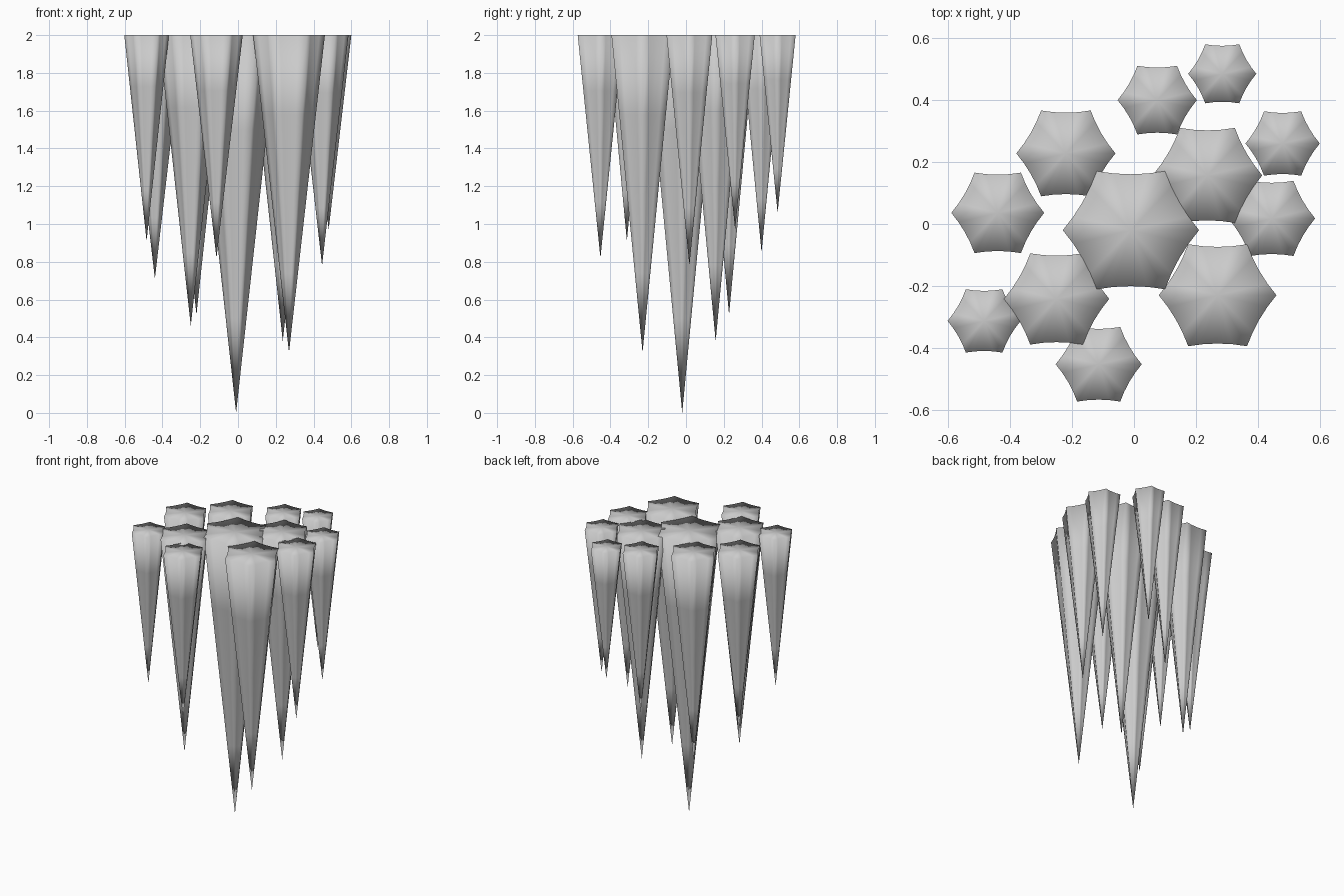
import bpy, bmesh, math
from mathutils import Vector

if "Cube" in bpy.data.objects:
    bpy.data.objects.remove(bpy.data.objects["Cube"])

TOP = 2.0
STEPS = 4        # points along each fluted side
DIP = 0.045      # how far each side bows inwards, relative to the radius

# x, y, top radius, tip height
SPIKES = [
    (-0.01, -0.02, 0.22, 0.00), (0.27, -0.23, 0.19, 0.32),
    (0.237, 0.157, 0.177, 0.38), (-0.25, -0.242, 0.17, 0.46),
    (-0.22, 0.228, 0.16, 0.52), (-0.44, 0.036, 0.15, 0.71),
    (0.445, 0.018, 0.14, 0.78), (-0.114, -0.453, 0.139, 0.82),
    (0.075, 0.40, 0.128, 0.85), (-0.484, -0.313, 0.118, 0.91),
    (0.48, 0.26, 0.12, 0.97), (0.285, 0.485, 0.11, 1.06),
]


def fluted_hexagon():
    """Unit six-sided outline with inward-curving sides."""
    pts = []
    for i in range(6):
        a, b = (Vector((math.cos(k * math.pi / 3), math.sin(k * math.pi / 3)))
                for k in (i, i + 1))
        inward = -(a + b).normalized()
        for s in range(STEPS):
            t = s / STEPS
            pts.append(a.lerp(b, t) + inward * DIP * 4 * t * (1 - t))
    return pts


def spike(name, x, y, radius, tip_z):
    bm = bmesh.new()
    outline = fluted_hexagon()
    n = len(outline)
    # straight taper from the flat top to the tip
    rings = []
    for f in (1.0, 0.75, 0.5, 0.25):
        z = tip_z + (TOP - tip_z) * f
        rings.append([bm.verts.new((p.x * radius * f, p.y * radius * f, z)) for p in outline])
    centre = bm.verts.new((0, 0, TOP))
    tip = bm.verts.new((0, 0, tip_z))
    for i in range(n):
        j = (i + 1) % n
        bm.faces.new((centre, rings[0][i], rings[0][j]))
        for up, low in zip(rings, rings[1:]):
            bm.faces.new((up[j], up[i], low[i], low[j]))
        bm.faces.new((rings[-1][j], rings[-1][i], tip))
    bmesh.ops.recalc_face_normals(bm, faces=bm.faces)
    for face in bm.faces:
        face.smooth = True
    mesh = bpy.data.meshes.new(name)
    bm.to_mesh(mesh)
    bm.free()
    obj = bpy.data.objects.new(name, mesh)
    obj.location = (x, y, 0)
    bpy.context.collection.objects.link(obj)


# cluster of hanging spikes, longest in the middle
for i, data in enumerate(SPIKES):
    spike(f"hanging_spike_{i + 1}", *data)
